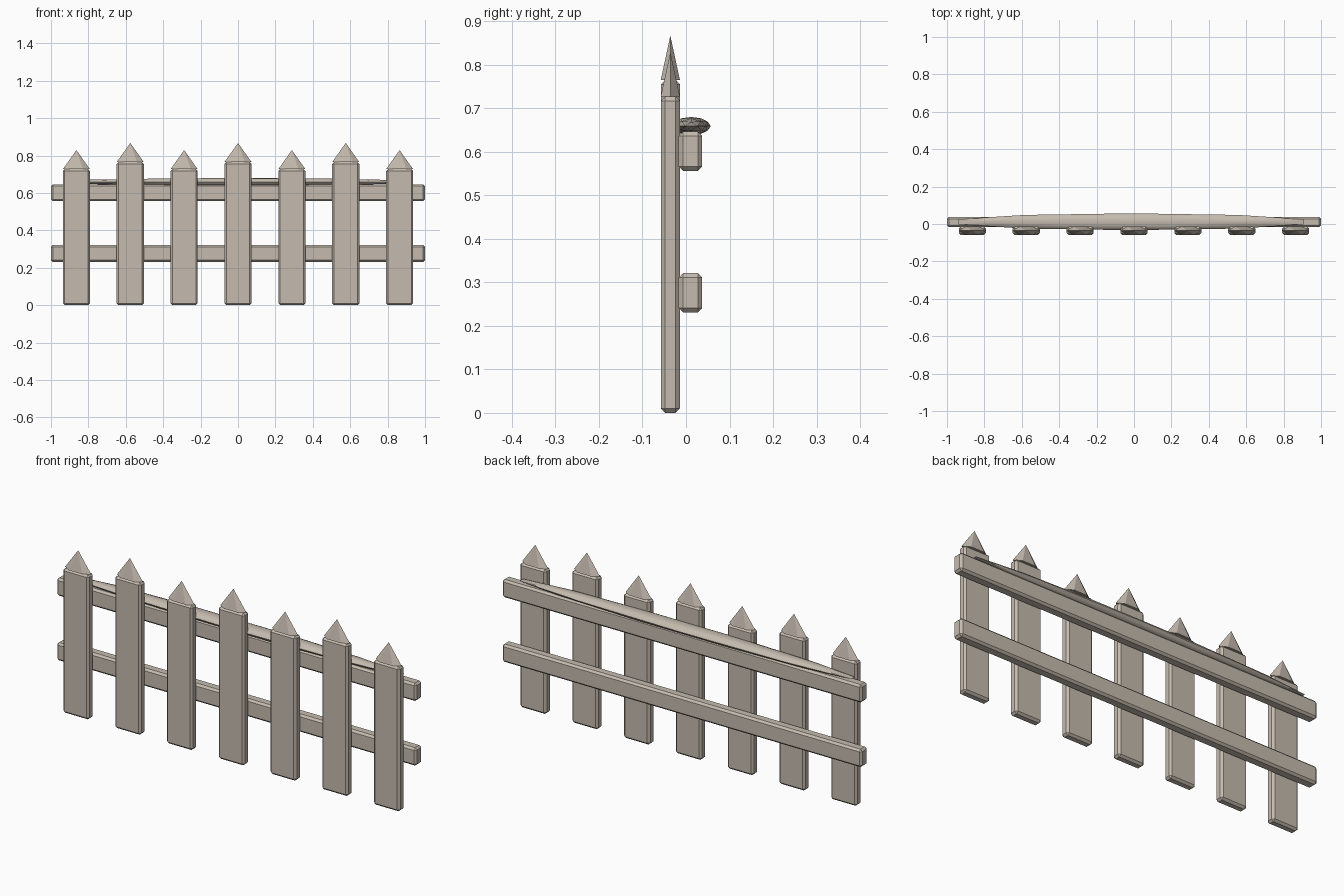
import bpy
import math

cube = bpy.data.objects.get("Cube")
if cube:
    bpy.data.objects.remove(cube, do_unlink=True)

# Weathered wood colour shared by every part
wood = bpy.data.materials.new("weathered_wood")
wood.use_nodes = True
wood.diffuse_color = (0.56, 0.50, 0.43, 1)
wood.node_tree.nodes["Principled BSDF"].inputs["Base Color"].default_value = (0.56, 0.50, 0.43, 1)


def finish(name, scale):
    """Name, scale and colour the newest primitive."""
    ob = bpy.context.object
    ob.name = name
    ob.scale = scale
    bpy.ops.object.transform_apply(location=False, rotation=True, scale=True)
    ob.data.materials.append(wood)
    return ob


def plank(name, centre, size):
    """Box with chamfered edges."""
    bpy.ops.mesh.primitive_cube_add(size=1, location=centre)
    ob = finish(name, size)
    bevel = ob.modifiers.new("chamfer", "BEVEL")
    bevel.width = 0.01
    bevel.segments = 1
    return ob


# Pickets with pointed caps, alternating short and tall
picket_y, thickness, width = -0.036, 0.044, 0.145
for i in range(7):
    x = (i - 3) * 0.288
    top = 0.765 if i % 2 else 0.727
    plank(f"picket_{i + 1}", (x, picket_y, top / 2), (width, thickness, top))
    bpy.ops.mesh.primitive_cone_add(vertices=6, radius1=1, depth=1,
                                    location=(x, picket_y, top + 0.051),
                                    rotation=(0, 0, math.pi / 6))
    finish(f"picket_point_{i + 1}", (1, 1, 1))
    finish(f"picket_point_{i + 1}", (width / 2, thickness / 1.732, 0.102))

# Horizontal rails behind the pickets
for name, z in (("lower_rail", 0.276), ("upper_rail", 0.601)):
    plank(name, (0, 0.01, z), (2.0, 0.054, 0.09))

# Long faceted mound resting on the upper rail
bpy.ops.mesh.primitive_ico_sphere_add(subdivisions=2, radius=1, location=(-0.015, 0.012, 0.659))
mound = finish("rail_mound", (0.97, 0.045, 0.021))
bpy.ops.object.shade_smooth_by_angle(angle=math.radians(30))
